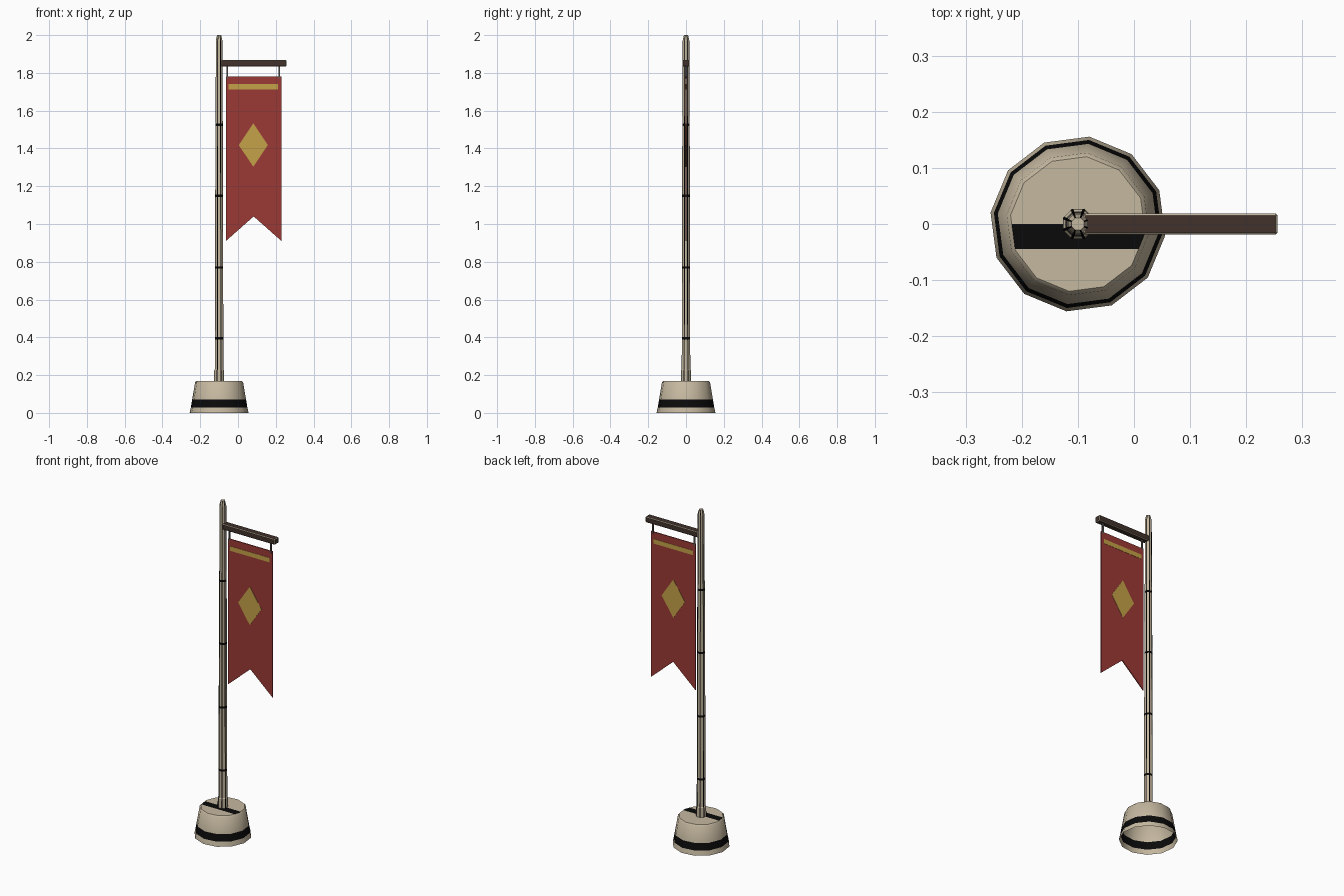
import bpy, bmesh, math
from mathutils import Vector

old = bpy.data.objects.get("Cube")
if old:
    bpy.data.objects.remove(old, do_unlink=True)


def material(name, rgb):
    m = bpy.data.materials.new(name)
    m.use_nodes = True
    m.diffuse_color = (*rgb, 1)
    bsdf = m.node_tree.nodes["Principled BSDF"]
    bsdf.inputs["Base Color"].default_value = (*rgb, 1)
    bsdf.inputs["Roughness"].default_value = 0.8
    return m


stone = material("pale stone", (0.56, 0.48, 0.35))
black = material("black", (0.003, 0.003, 0.003))
wood = material("dark wood", (0.055, 0.032, 0.024))
red = material("banner red", (0.33, 0.042, 0.036))
gold = material("gold", (0.56, 0.36, 0.065))
iron = material("grey iron", (0.12, 0.11, 0.10))

POLE_X = -0.1


def finish(bm, name, mats, x=0.0, smooth=None):
    me = bpy.data.meshes.new(name)
    bm.to_mesh(me)
    bm.free()
    ob = bpy.data.objects.new(name, me)
    ob.location.x = x
    bpy.context.collection.objects.link(ob)
    for m in mats:
        me.materials.append(m)
    if smooth:
        bpy.ops.object.select_all(action='DESELECT')
        ob.select_set(True)
        bpy.context.view_layer.objects.active = ob
        bpy.ops.object.shade_smooth_by_angle(angle=math.radians(smooth))
    return ob


def loft(bm, profile, outline, rule):
    """Sweep a unit outline up (radius, z) steps; rule(column, z) picks the material."""
    rings = [[bm.verts.new((p.x * r, p.y * r, z)) for p in outline] for r, z in profile]
    n = len(outline)
    for j in range(len(rings) - 1):
        mid = (profile[j][1] + profile[j + 1][1]) / 2
        for i in range(n):
            k = (i + 1) % n
            f = bm.faces.new((rings[j][i], rings[j][k], rings[j + 1][k], rings[j + 1][i]))
            f.material_index = rule(i, mid)
    return bm.faces.new(rings[-1])


def polygon(sides, turn):
    return [Vector((math.cos(a), math.sin(a))) for a in
            (math.radians(turn) + math.tau * i / sides for i in range(sides))]


# Hollow footing, open underneath, with a black band and a stripe across the top
bm = bmesh.new()
cap = loft(bm, [(0.157, 0), (0.155, 0.012), (0.151, 0.028), (0.144, 0.07),
                (0.128, 0.163), (0.121, 0.17)], polygon(12, -7.5),
           lambda i, z: int(0.028 < z < 0.07))
for y in (0, -0.045):
    faces = [f for f in bm.faces if f.normal.z > 0.99 or f == cap]
    bm.normal_update()
    faces = [f for f in bm.faces if f.normal.z > 0.99]
    geom = faces + list({e for f in faces for e in f.edges}) + list({v for f in faces for v in f.verts})
    bmesh.ops.bisect_plane(bm, geom=geom, plane_co=(0, y, 0), plane_no=(0, 1, 0))
bm.normal_update()
for f in bm.faces:
    if f.normal.z > 0.99 and -0.045 < f.calc_center_median().y < 0:
        f.material_index = 1
finish(bm, "footing", [stone, black], POLE_X, 35)

# Eight-sided pole: dark corner strips and narrow dark joints
corners = polygon(8, 22.5)
outline = []
for i, c in enumerate(corners):
    nxt = corners[(i + 1) % 8]
    outline += [c, c.lerp(nxt, 0.14), c.lerp(nxt, 0.86)]
joints = (0.395, 0.77, 1.15, 1.525)
profile = [(0.029, 0.165), (0.028, 0.225), (0.0245, 0.23)]
for i, z in enumerate(joints):
    r = 0.0242 - 0.001 * i
    profile += [(r, z - 0.006), (r, z + 0.006)]
profile += [(0.0195, 1.6), (0.019, 1.97), (0.012, 2.0)]
bm = bmesh.new()
loft(bm, profile, outline,
     lambda i, z: int(i % 3 != 1 or any(abs(z - q) < 0.005 for q in joints)))
finish(bm, "pole", [stone, black], POLE_X)


def box(bm, x0, x1, y0, y1, z0, z1):
    made = bmesh.ops.create_cube(bm, size=1)["verts"]
    for v in made:
        v.co = ((x0 + x1) / 2 + v.co.x * (x1 - x0),
                (y0 + y1) / 2 + v.co.y * (y1 - y0),
                (z0 + z1) / 2 + v.co.z * (z1 - z0))


# Cross arm with worn pale edges
bm = bmesh.new()
box(bm, -0.09, 0.256, -0.019, 0.019, 1.834, 1.868)
bmesh.ops.bevel(bm, geom=bm.edges[:], offset=0.0035, segments=1, affect='EDGES')
bm.normal_update()
for f in bm.faces:
    f.material_index = int(max(abs(c) for c in f.normal) < 0.95)
finish(bm, "cross_arm", [wood, stone])

# Hanging rods
for side, x in (("right", -0.057), ("left", 0.218)):
    bm = bmesh.new()
    box(bm, x - 0.004, x + 0.004, -0.004, 0.004, 1.77, 1.84)
    finish(bm, side + "_hanger", [iron])


def plate(name, points, half, mat):
    """Flat shape in the xz plane, thickened evenly front and back."""
    bm = bmesh.new()
    face = bm.faces.new([bm.verts.new((x, -half, z)) for x, z in points])
    out = bmesh.ops.extrude_face_region(bm, geom=[face])["geom"]
    for v in out:
        if isinstance(v, bmesh.types.BMVert):
            v.co.y = half
    bmesh.ops.recalc_face_normals(bm, faces=bm.faces[:])
    finish(bm, name, [mat])


# Swallow-tailed banner with gold bar and diamond showing on both sides
plate("banner", [(-0.064, 1.782), (-0.064, 0.91), (0.083, 1.04),
                 (0.23, 0.91), (0.23, 1.782)], 0.003, red)
plate("banner_bar", [(-0.05, 1.713), (0.212, 1.713), (0.212, 1.74), (-0.05, 1.74)], 0.0045, gold)
plate("banner_diamond", [(0.004, 1.418), (0.081, 1.303), (0.158, 1.418), (0.081, 1.533)],
      0.0045, gold)
